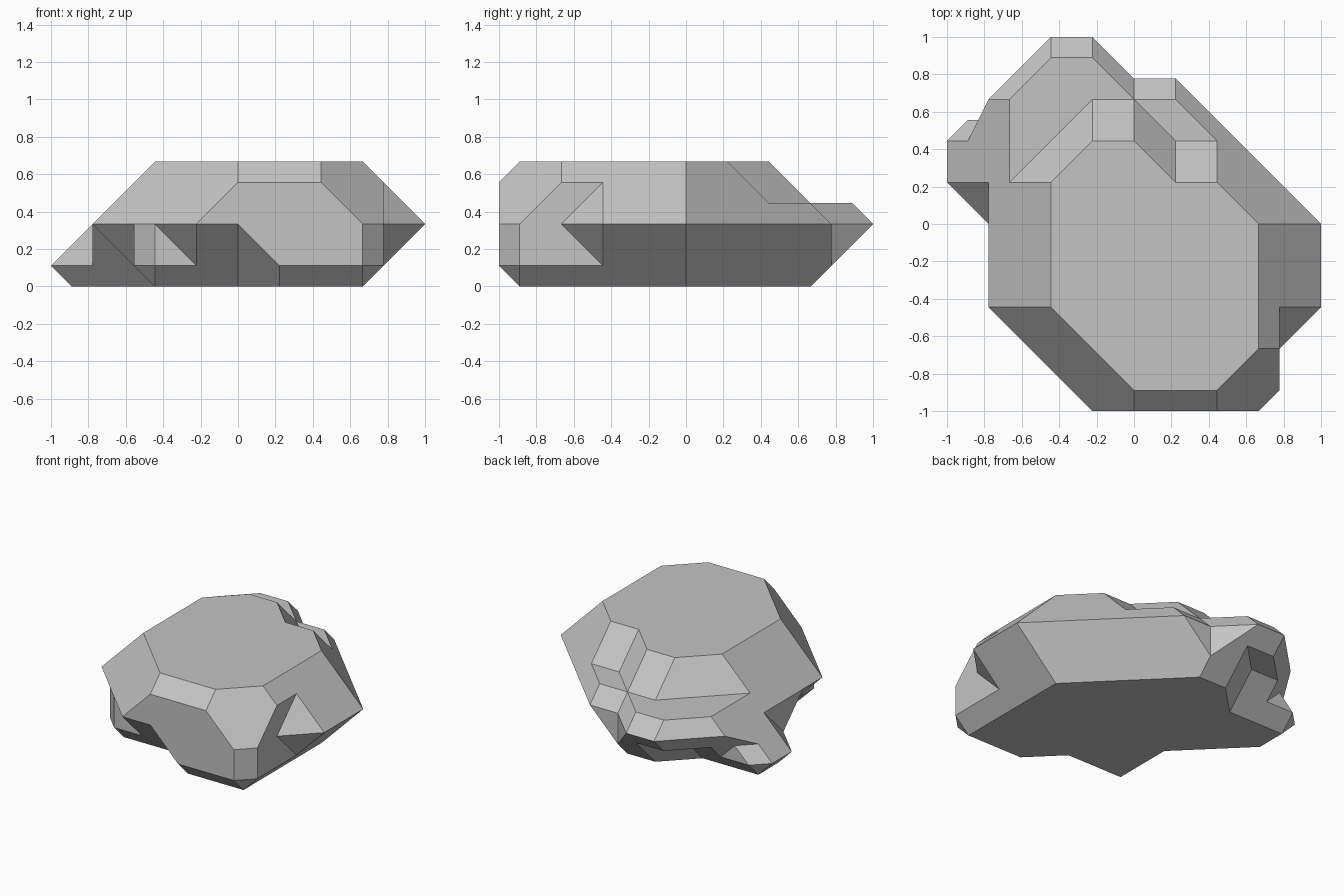
import bpy
import bmesh
from mathutils import Matrix, Vector

cube = bpy.data.objects.get("Cube")
if cube:
    bpy.data.objects.remove(cube, do_unlink=True)

# Directions; sums of them give the bevelled plane normals
L, R = Vector((-1, 0, 0)), Vector((1, 0, 0))
F, B = Vector((0, -1, 0)), Vector((0, 1, 0))
D, U = Vector((0, 0, -1)), Vector((0, 0, 1))


def convex_block(name, planes):
    """Block of stone kept on the inner side of every (normal, distance) plane."""
    bm = bmesh.new()
    bmesh.ops.create_cube(bm, size=40)
    for normal, dist in planes:
        bmesh.ops.bisect_plane(
            bm, geom=bm.verts[:] + bm.edges[:] + bm.faces[:], dist=0.0001,
            plane_co=normal * dist / normal.length_squared,
            plane_no=normal, clear_outer=True)
        rim = [e for e in bm.edges if e.is_boundary]
        if rim:
            bmesh.ops.edgeloop_fill(bm, edges=rim)
    bmesh.ops.recalc_face_normals(bm, faces=bm.faces[:])
    mesh = bpy.data.meshes.new(name)
    bm.to_mesh(mesh)
    bm.free()
    obj = bpy.data.objects.new(name, mesh)
    bpy.context.collection.objects.link(obj)
    return obj


def carve(target, planes):
    """Remove the wedge lying on the outer side of every plane."""
    cutter = convex_block("wedge_cutter", [(-n, -d) for n, d in planes])
    cutter.hide_render = True
    mod = target.modifiers.new("carve", "BOOLEAN")
    mod.operation = "DIFFERENCE"
    mod.solver = "EXACT"
    mod.object = cutter
    graph = bpy.context.evaluated_depsgraph_get()
    carved = bpy.data.meshes.new_from_object(target.evaluated_get(graph))
    target.modifiers.clear()
    target.data = carved
    bpy.data.objects.remove(cutter, do_unlink=True)


# Overall bevelled boulder
rock = convex_block("rock", [
    (D, 0), (U, 6), (F, 9),
    (R + U, 12), (R + D, 6),
    (R + B + U, 12), (R + B + D, 6),
    (L + U, 10), (L + D, 8),
    (L + F + U, 14), (L + F + D, 10), (L + F, 11),
    (F + U, 14), (F + D, 8),
    (R + F + U, 18), (R + F + D, 14), (R + F, 15),
    (L + B + U, 16), (L + B + D, 12),
    (B + U, 12), (B + D, 6),
])

wedges = [
    # notch in the front of the side ridge
    [(R, 7), (R + F + U, 16)],
    [(R, 7), (R + F + D, 10)],
    # undercut front and the foot beside it
    [(F + D, 6), (L + F + D, 6)],
    [(F, 7), (L + F + D, 8)],
    [(L, 5), (L + F + D, 8)],
    # undercut side and the front of its spur
    [(L + D, 4), (L + F + D, 6)],
    [(L, 7), (L + F + U, 8)],
    # hollow behind the spur
    [(D, -2), (B + D, 4), (L + B + D, 8)],
    [(L + B + D, 10), (B + D, 4)],
    [(L + B + D, 10), (B, 5)],
    [(L + B + D, 10), (L + B + U, 14)],
    # back steps below the top
    [(U, 4), (L + B + U, 12)],
    [(U, 4), (B + U, 10)],
    [(U, 4), (R + B + U, 10), (B + U, 8)],
    # gap in the back ledge
    [(R + B + U, 10), (B + U, 10)],
    [(B, 7), (R + B, 7)],
]
for wedge in wedges:
    carve(rock, wedge)

# Clean flat facets and scale to size
bm = bmesh.new()
bm.from_mesh(rock.data)
bmesh.ops.remove_doubles(bm, verts=bm.verts[:], dist=0.001)
bmesh.ops.dissolve_limit(bm, angle_limit=0.01, verts=bm.verts[:], edges=bm.edges[:])
bmesh.ops.transform(bm, matrix=Matrix.Scale(1 / 9, 4), verts=bm.verts[:])
bmesh.ops.recalc_face_normals(bm, faces=bm.faces[:])
for face in bm.faces:
    face.smooth = False
    face.material_index = 0
bm.to_mesh(rock.data)
bm.free()
rock.data.name = "rock"

# Stone colour
stone = bpy.data.materials.new("grey_stone")
stone.use_nodes = True
colour = (0.55, 0.55, 0.55, 1)
stone.diffuse_color = colour
stone.node_tree.nodes["Principled BSDF"].inputs["Base Color"].default_value = colour
rock.data.materials.clear()
rock.data.materials.append(stone)
